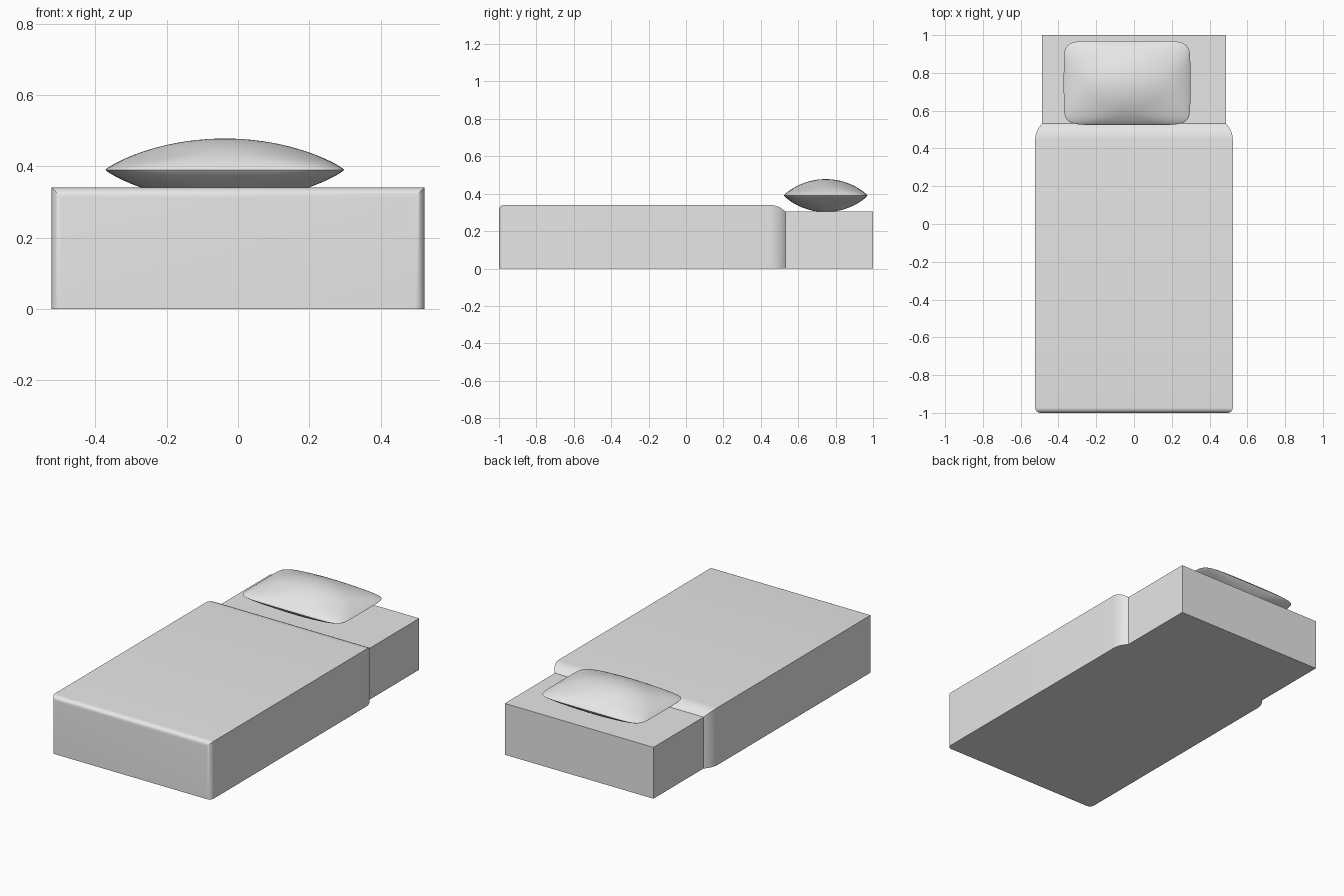
import bpy
import math

cube = bpy.data.objects.get("Cube")
if cube:
    bpy.data.objects.remove(cube, do_unlink=True)

grey = bpy.data.materials.new("plain_grey_fabric")
grey.use_nodes = True
colour = (0.8, 0.8, 0.8, 1)
grey.diffuse_color = colour
grey.node_tree.nodes["Principled BSDF"].inputs["Base Color"].default_value = colour


def make_object(name, verts, faces, smooth_angle=30):
    mesh = bpy.data.meshes.new(name)
    mesh.from_pydata(verts, [], faces)
    mesh.materials.append(grey)
    obj = bpy.data.objects.new(name, mesh)
    bpy.context.collection.objects.link(obj)
    bpy.ops.object.select_all(action="DESELECT")
    obj.select_set(True)
    bpy.context.view_layer.objects.active = obj
    bpy.ops.object.mode_set(mode="EDIT")
    bpy.ops.mesh.select_all(action="SELECT")
    bpy.ops.mesh.normals_make_consistent(inside=False)
    bpy.ops.object.mode_set(mode="OBJECT")
    bpy.ops.object.shade_smooth_by_angle(angle=math.radians(smooth_angle))
    return obj


def loft(name, rings):
    """Skin equal-sized closed rings and cap both ends."""
    n = len(rings[0])
    verts = [p for ring in rings for p in ring]
    faces = [(r * n + i, r * n + (i + 1) % n,
              (r + 1) * n + (i + 1) % n, (r + 1) * n + i)
             for r in range(len(rings) - 1) for i in range(n)]
    faces.append(tuple(range(n)))
    faces.append(tuple(range(len(verts) - n, len(verts))))
    return make_object(name, verts, faces)


def section(y, half_width, top):
    return [(-half_width, y, 0), (half_width, y, 0),
            (half_width, y, top), (-half_width, y, top)]


# Blanket: box section drawn in at both ends along circular arcs
WIDTH, TOP, STEPS = 0.523, 0.34, 8
FRONT_R, BACK_R, BACK_ANGLE = 0.028, 0.116, math.radians(47)
stations = []
for i in range(STEPS + 1):
    a = math.pi / 2 * (1 - i / STEPS)
    stations.append((-1 + FRONT_R * (1 - math.sin(a)), FRONT_R * (1 - math.cos(a))))
for i in range(STEPS + 1):
    a = BACK_ANGLE * i / STEPS
    stations.append((0.447 + BACK_R * math.sin(a), BACK_R * (1 - math.cos(a))))
loft("blanket", [section(y, WIDTH - d, TOP - d) for y, d in stations])

# Mattress: the uncovered head end
loft("mattress", [section(0.53, 0.487, 0.304), section(1, 0.487, 0.304)])

# Pillow: rings rounder towards the middle, domed above and below the seam
CX, CY, SEAM, HALF_X, HALF_Y, DOME = -0.037, 0.747, 0.39, 0.335, 0.223, 0.088


def pillow_ring(t, side):
    power = 2 / (2 + 6 * t ** 8)
    z = SEAM + side * DOME * (1 - t * t) ** 0.85
    ring = []
    for i in range(96):
        a = math.tau * i / 96
        c, s = math.cos(a), math.sin(a)
        ring.append((CX + HALF_X * t * math.copysign(abs(c) ** power, c),
                     CY + HALF_Y * t * math.copysign(abs(s) ** power, s), z))
    return ring


sizes = [math.sin(math.pi / 2 * k / 20) for k in range(1, 21)]
loft("pillow", [pillow_ring(t, -1) for t in sizes]
     + [pillow_ring(t, 1) for t in reversed(sizes[:-1])])
